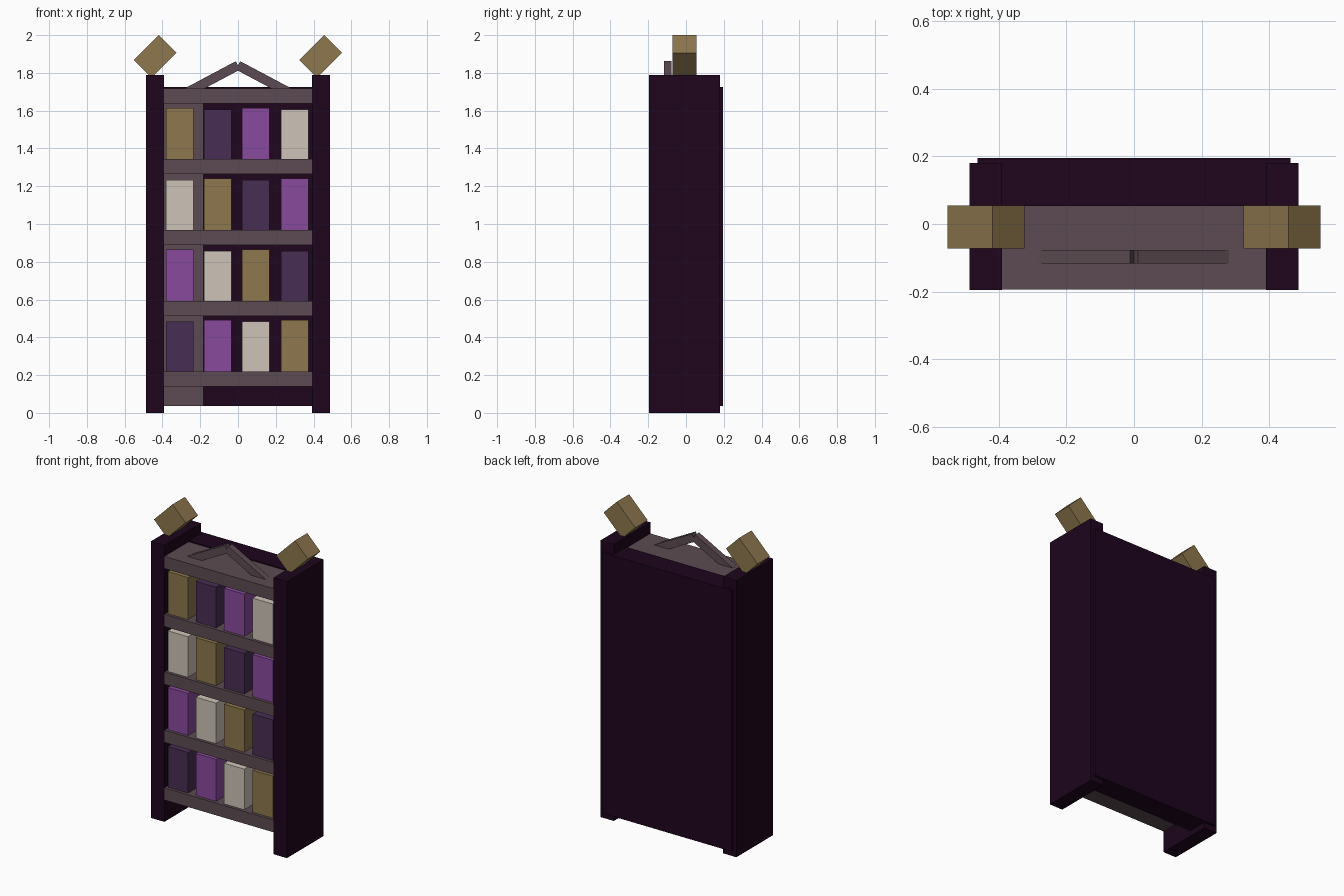
import bpy, math

if "Cube" in bpy.data.objects:
    bpy.data.objects.remove(bpy.data.objects["Cube"])


def material(name, rgb):
    """Flat colour from 0-255 sRGB values."""
    m = bpy.data.materials.new(name)
    lin = [((c / 255 + 0.055) / 1.055) ** 2.4 if c > 10 else c / 255 / 12.92 for c in rgb]
    m.diffuse_color = (*lin, 1)
    m.use_nodes = True
    m.node_tree.nodes["Principled BSDF"].inputs["Base Color"].default_value = m.diffuse_color
    return m


dark = material("dark plum wood", (30, 5, 29))
taupe = material("taupe wood", (92, 75, 82))
gold = material("dull gold", (142, 119, 77))
violet = material("dark violet", (72, 45, 84))
purple = material("bright purple", (138, 74, 158))
cream = material("cream", (206, 196, 183))


def box(name, x, y, z, mat, tilt=0):
    """Box spanning the x, y and z ranges, turned about y by tilt degrees."""
    bpy.ops.mesh.primitive_cube_add(size=1)
    o = bpy.context.object
    o.name = name
    o.location = [(a + b) / 2 for a, b in (x, y, z)]
    o.scale = [b - a for a, b in (x, y, z)]
    o.rotation_euler.y = math.radians(tilt)
    o.data.materials.append(mat)
    return o


def centred(c, size):
    return (c - size / 2, c + size / 2)


# Side posts
for name, x in (("left_side", (-0.487, -0.391)), ("right_side", (0.391, 0.487))):
    box(name, x, (-0.195, 0.18), (0, 1.79), dark)

# Back panel with a lighter strip on its inner left
box("back_panel", (-0.463, 0.463), (0.053, 0.196), (0.037, 1.725), dark)
box("back_strip", (-0.391, -0.185), (0.047, 0.053), (0.037, 1.64), taupe)

# Shelves
shelf_tops = [0.22, 0.593, 0.969, 1.343, 1.718]
for i, top in enumerate(shelf_tops):
    box(f"shelf_{i + 1}", (-0.391, 0.391), (-0.194, 0.053), (top - 0.079, top), taupe)

# Books: the colour order shifts by one on each shelf
order = [violet, purple, cream, gold]
book_x = [-0.308, -0.107, 0.095, 0.300]
for row in range(4):
    for col, x in enumerate(book_x):
        z = shelf_tops[row]
        height = 0.272 if (row + col) % 2 else 0.263
        box(f"book_{row + 1}_{col + 1}", centred(x, 0.145), (-0.175, 0.03),
            (z, z + height), order[(col + row) % 4])

# Gable bars on the top shelf
for name, s in (("gable_left", -1), ("gable_right", 1)):
    box(name, centred(s * 0.135, 0.305), (-0.117, -0.077), centred(1.768, 0.05), taupe, s * 28)

# Tilted blocks balanced on the posts
for name, x in (("left_block", -0.438), ("right_block", 0.438)):
    box(name, centred(x, 0.188), (-0.072, 0.055), centred(1.887, 0.133), gold, -45)
